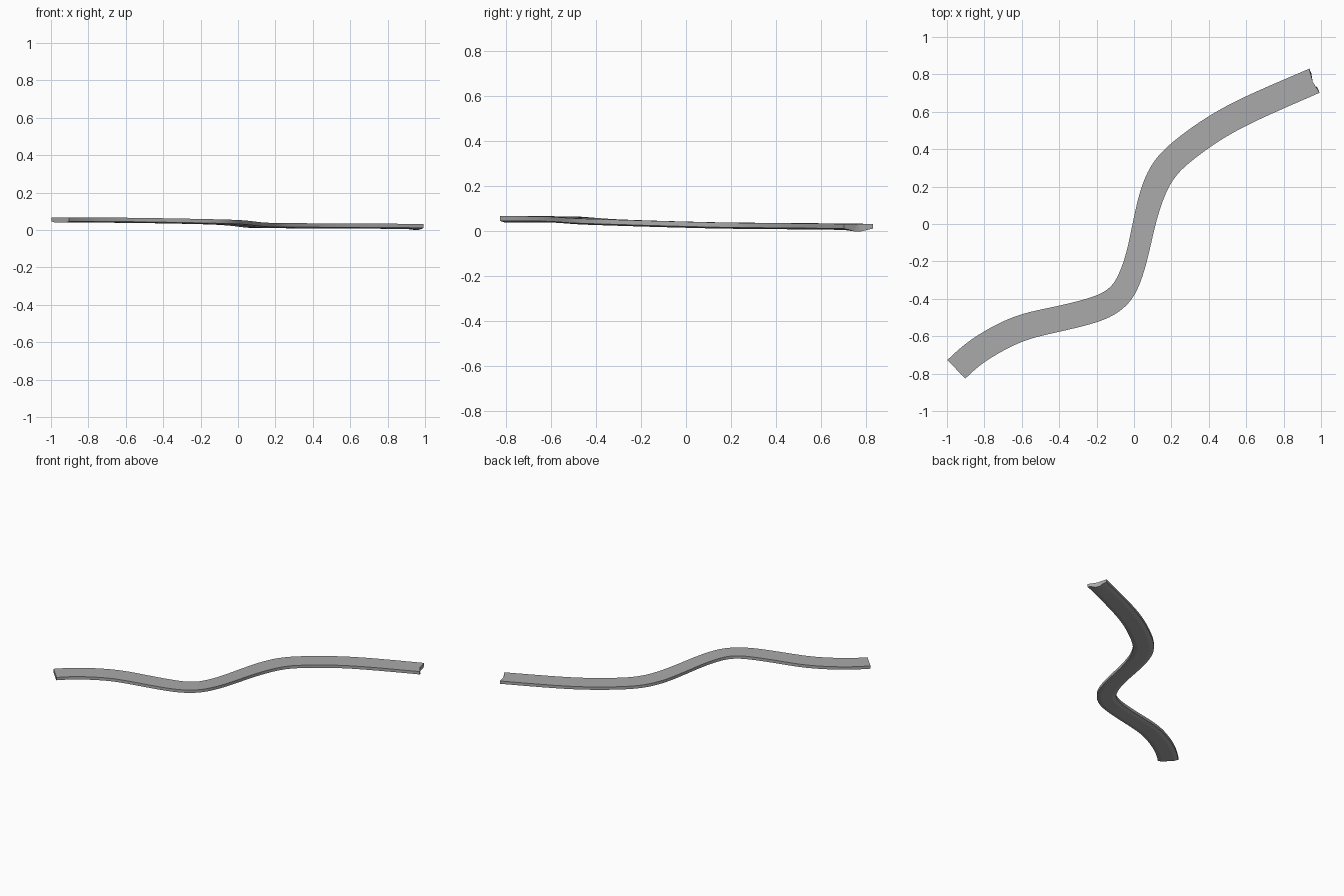
import bpy, bmesh
from mathutils import Vector

if "Cube" in bpy.data.objects:
    bpy.data.objects.remove(bpy.data.objects["Cube"])

# Centre line: x, y, underside height, half width
path = [(-.95, -.777, .040, .069), (-.885, -.717, .040, .069), (-.79, -.648, .040, .07),
        (-.61, -.555, .039, .07), (-.40, -.507, .036, .068), (-.20, -.456, .032, .068),
        (-.10, -.402, .029, .066), (-.038, -.325, .026, .063), (.014, -.18, .021, .059),
        (.053, 0, .016, .06), (.098, .165, .012, .066), (.155, .283, .011, .07),
        (.243, .377, .010, .071), (.42, .507, .009, .071), (.625, .618, .008, .071),
        (.965, .766, .006, .070)]
pts = [Vector(p) for p in path]
pts = [2 * pts[0] - pts[1]] + pts + [2 * pts[-1] - pts[-2]]

# Smooth the centre line (Catmull-Rom, then light averaging)
STEPS = 6
samples = []
for i in range(1, len(pts) - 2):
    a, b, c, d = pts[i - 1:i + 3]
    for k in range(STEPS):
        t = k / STEPS
        samples.append(0.5 * (2 * b + (c - a) * t + (2 * a - 5 * b + 4 * c - d) * t * t
                              + (3 * b - a - 3 * c + d) * t ** 3))
samples.append(pts[-2])
for _ in range(8):
    samples = ([samples[0]]
               + [(a + 2 * b + c) / 4 for a, b, c in zip(samples, samples[1:], samples[2:])]
               + [samples[-1]])

# Cross-section: flat top, short sides, chamfered underside
section = [(-1, .027), (0, .027), (1, .027), (1, .006), (.6, 0),
           (.25, 0), (-.25, 0), (-.6, 0), (-1, .006)]

bm = bmesh.new()
rings = []
last = len(samples) - 1
for i, s in enumerate(samples):
    tan = samples[min(i + 1, last)] - samples[max(i - 1, 0)]
    tan = Vector((tan.x, tan.y, 0)).normalized()
    side = Vector((tan.y, -tan.x, 0))
    ring = []
    for u, h in section:
        p = Vector((s.x, s.y, s.z + h)) + side * u * s.w
        # Broken far end: notched middle that sags to the ground
        if i == last and abs(u) < .3:
            p -= tan * .011
            if h == 0:
                p.z = 0
        ring.append(bm.verts.new(p))
    rings.append(ring)

n = len(section)
for r, q in zip(rings, rings[1:]):
    for j in range(n):
        bm.faces.new((r[j], r[(j + 1) % n], q[(j + 1) % n], q[j]))

# End caps, split so the notched end stays clean
for r in (rings[0], rings[-1]):
    for ids in ((0, 1, 6, 7, 8), (1, 5, 6), (1, 2, 3, 4, 5)):
        bm.faces.new([r[k] for k in ids])
bmesh.ops.recalc_face_normals(bm, faces=bm.faces[:])

mesh = bpy.data.meshes.new("winding_path")
bm.to_mesh(mesh)
bm.free()
obj = bpy.data.objects.new("winding_path", mesh)
bpy.context.collection.objects.link(obj)

# Darker grey surface
mat = bpy.data.materials.new("dark_grey")
mat.diffuse_color = (.4, .4, .4, 1)
mat.use_nodes = True
mat.node_tree.nodes["Principled BSDF"].inputs["Base Color"].default_value = mat.diffuse_color
mesh.materials.append(mat)

bpy.context.view_layer.objects.active = obj
obj.select_set(True)
bpy.ops.object.shade_smooth_by_angle(angle=0.17)
